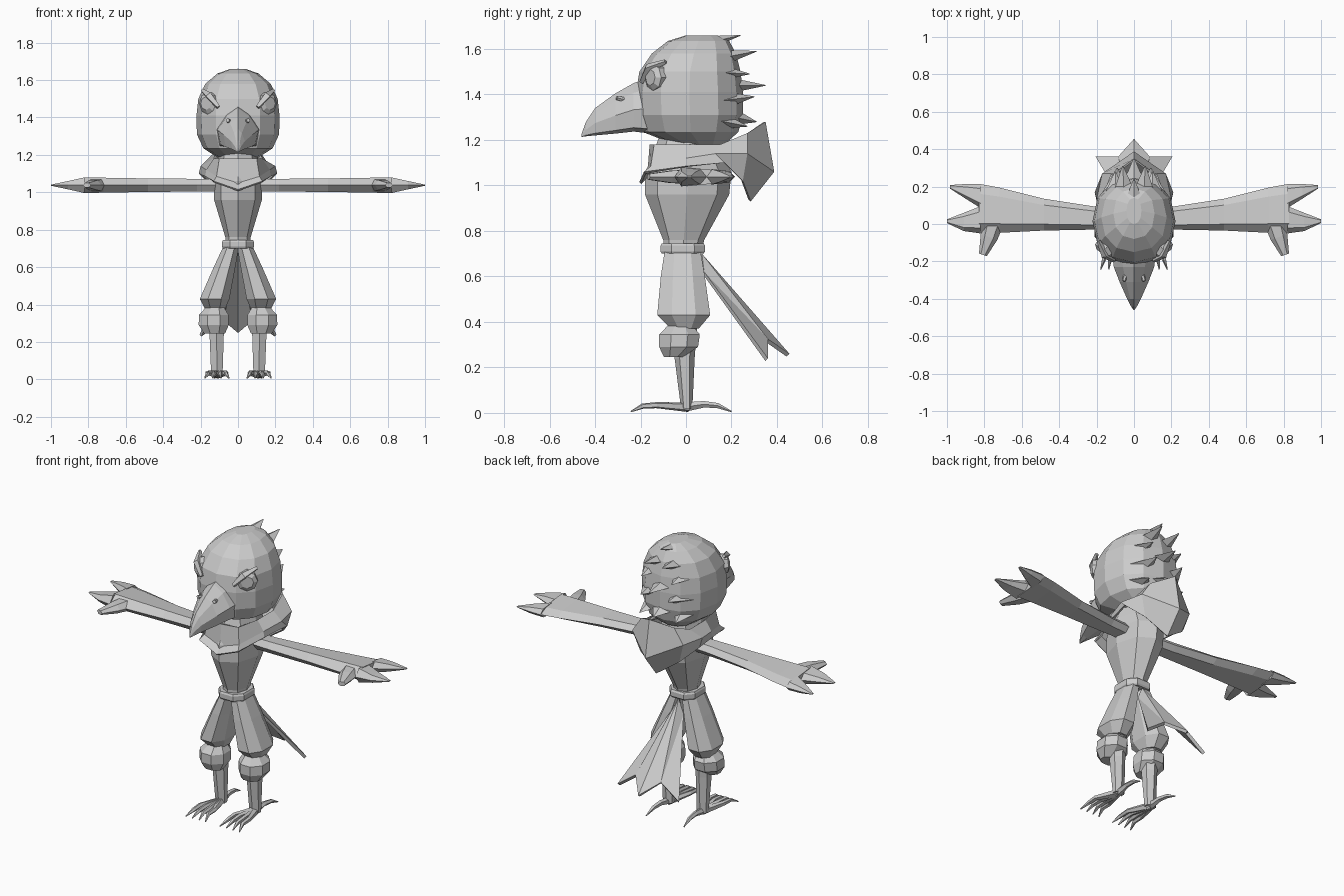
import bpy, bmesh
from math import cos, sin, pi
from mathutils import Vector


def finish(name, bm, mirror=False, thick=0):
    bmesh.ops.recalc_face_normals(bm, faces=bm.faces)
    me = bpy.data.meshes.new(name)
    bm.to_mesh(me)
    bm.free()
    ob = bpy.data.objects.new(name, me)
    bpy.context.collection.objects.link(ob)
    if mirror:
        m = ob.modifiers.new("mirror", "MIRROR")
        m.use_mirror_merge = False
    if thick:
        s = ob.modifiers.new("thickness", "SOLIDIFY")
        s.thickness = thick
        s.offset = -1
    return ob


def loft(name, rings, mirror=False, caps=True, thick=0):
    bm = bmesh.new()
    vs = [[bm.verts.new(p) for p in r] for r in rings]
    n = len(vs[0])
    for a, b in zip(vs, vs[1:]):
        for i in range(n):
            j = (i + 1) % n
            bm.faces.new((a[i], a[j], b[j], b[i]))
    if caps:
        bm.faces.new(vs[0])
        bm.faces.new(vs[-1])
    return finish(name, bm, mirror, thick)


def ring(z, y0, y1, rx, cx=0, n=8, p=1.0, turn=0.5):
    """Horizontal section spanning y0..y1 and cx +- rx."""
    out = []
    for i in range(n):
        a = 2 * pi * (i + turn) / n
        c, s = cos(a), sin(a)
        c = abs(c) ** p * (1 if c > 0 else -1)
        s = abs(s) ** p * (1 if s > 0 else -1)
        out.append((cx + rx * c, (y0 + y1) / 2 + (y1 - y0) / 2 * s, z))
    return out


def tube(name, pts, radii, n=5, mirror=True, flat=1.0):
    rings = []
    pts = [Vector(p) for p in pts]
    for k, (p, r) in enumerate(zip(pts, radii)):
        d = (pts[min(k + 1, len(pts) - 1)] - pts[max(k - 1, 0)]).normalized()
        side = d.cross(Vector((0, 0, 1))).normalized()
        up = side.cross(d)
        rings.append([p + side * r * cos(2 * pi * i / n) + up * r * flat * sin(2 * pi * i / n)
                      for i in range(n)])
    return loft(name, rings, mirror)


# Head
loft("head", [ring(z, a, b, w, n=12, p=0.9, turn=0) for z, a, b, w in [
    (1.18, -0.05, 0.17, 0.10), (1.235, -0.19, 0.23, 0.185), (1.31, -0.215, 0.25, 0.22),
    (1.41, -0.22, 0.25, 0.222), (1.50, -0.205, 0.24, 0.212), (1.58, -0.15, 0.22, 0.175),
    (1.635, -0.08, 0.19, 0.11), (1.66, 0.0, 0.14, 0.04)]])

# Beak with hooked ridge
loft("beak", [[(0, y, t), (w * 0.55, y, t - (t - b) * 0.2), (w, y, b + (t - b) * 0.45),
               (w * 0.85, y, b + (t - b) * 0.08), (0, y, b), (-w * 0.85, y, b + (t - b) * 0.08),
               (-w, y, b + (t - b) * 0.45), (-w * 0.55, y, t - (t - b) * 0.2)]
              for y, t, b, w in [(-0.17, 1.47, 1.23, 0.115), (-0.23, 1.45, 1.237, 0.108),
                                 (-0.31, 1.405, 1.228, 0.077), (-0.40, 1.34, 1.22, 0.037),
                                 (-0.44, 1.28, 1.216, 0.016), (-0.46, 1.225, 1.213, 0.003)]])
tube("nostril", [(0.045, -0.275, 1.378), (0.055, -0.305, 1.385)], [0.012, 0.01], 6)

# Eyes and brows
tube("eye", [(0.11, -0.08, 1.475), (0.163, -0.145, 1.475), (0.172, -0.157, 1.475)],
     [0.062, 0.058, 0.035], 8)
tube("brow", [(0.105, -0.195, 1.455), (0.155, -0.165, 1.515), (0.19, -0.09, 1.545)],
     [0.012, 0.022, 0.01], 4)

# Ragged feathers at the back of the head
for base, tip, r in [((0, 0.04, 1.615), (0, 0.24, 1.66), 0.08),
                     ((0, 0.12, 1.44), (0, 0.35, 1.44), 0.10),
                     ((0, 0.16, 1.31), (0, 0.31, 1.28), 0.11)]:
    tube("crest_feather", [base, tip], [r, 0.003], 4, mirror=False, flat=0.5)
for base, tip, r in [((0.05, 0.10, 1.55), (0.06, 0.31, 1.59), 0.085),
                     ((0.10, 0.10, 1.50), (0.10, 0.28, 1.49), 0.085),
                     ((0.10, 0.12, 1.37), (0.09, 0.30, 1.39), 0.095),
                     ((0.10, 0.13, 1.29), (0.12, 0.27, 1.26), 0.08)]:
    tube("side_crest_feather", [base, tip], [r, 0.003], 4, flat=0.55)

# Torso and neck
loft("torso", [ring(z, a, b, w, n=8, turn=0) for z, a, b, w in [
    (0.72, -0.10, 0.07, 0.065), (0.76, -0.10, 0.08, 0.068), (0.96, -0.18, 0.19, 0.128),
    (1.06, -0.18, 0.20, 0.13), (1.12, -0.15, 0.17, 0.125), (1.21, -0.12, 0.15, 0.10)]])

# Neck scarf, pulled to a point at the back
def both_sides(half):
    return half + [(-x, y, z) for x, y, z in reversed(half[1:-1])]

loft("scarf", [both_sides(h) for h in [
    [(0, -0.16, 1.18), (0.10, -0.14, 1.18), (0.13, 0, 1.18), (0.13, 0.15, 1.18),
     (0.11, 0.27, 1.23), (0, 0.35, 1.28)],
    [(0, -0.17, 1.05), (0.115, -0.155, 1.085), (0.17, 0, 1.12), (0.20, 0.13, 1.14),
     (0.17, 0.27, 1.14), (0, 0.388, 1.06)],
    [(0, -0.205, 1.015), (0.13, -0.185, 1.06), (0.175, 0, 1.085), (0.21, 0.17, 1.10),
     (0.13, 0.25, 1.02), (0, 0.285, 0.93)]]], caps=False, thick=0.012)

# Belt
loft("belt", [ring(z, a, b, w, turn=0.5, p=0.75) for z, a, b, w in [
    (0.70, -0.112, 0.083, 0.085), (0.71, -0.118, 0.09, 0.09),
    (0.735, -0.118, 0.09, 0.09), (0.745, -0.112, 0.083, 0.085)]])

# Wing arms: flat plank with two feather fingers
def wing_ring(x, f, b, t, u, zc=1.038):
    e = (b - f) * 0.2
    return [(x, f, zc), (x, f + e, zc + t), (x, b - e, zc + u), (x, b, zc),
            (x, b - e, zc - u), (x, f + e, zc - t)]

loft("wing_arm", [wing_ring(*a) for a in [
    (0.09, -0.025, 0.085, 0.034, 0.03), (0.22, -0.03, 0.095, 0.034, 0.03),
    (0.48, -0.035, 0.135, 0.036, 0.028), (0.72, -0.047, 0.195, 0.04, 0.025),
    (0.83, -0.05, 0.215, 0.042, 0.025)]], mirror=True)
loft("front_wing_tip", [wing_ring(*a) for a in [
    (0.82, -0.05, 0.095, 0.042, 0.034), (0.91, -0.038, 0.06, 0.022, 0.02),
    (1.0, 0.005, 0.025, 0.003, 0.003)]], mirror=True)
loft("rear_wing_tip", [wing_ring(*a) for a in [
    (0.82, 0.085, 0.215, 0.034, 0.025), (0.90, 0.135, 0.214, 0.022, 0.018),
    (0.985, 0.19, 0.208, 0.003, 0.003)]], mirror=True)
tube("thumb_feather", [(0.755, 0.0, 1.038), (0.775, -0.07, 1.038), (0.808, -0.165, 1.038)],
     [0.055, 0.047, 0.022], 6, flat=0.65)

# Baggy trousers, knee puffs and shins
loft("trouser_leg", [ring(z, a, b, w, c, 8, 0.9) for z, a, b, w, c in [
    (0.71, -0.10, 0.07, 0.045, 0.037), (0.60, -0.118, 0.09, 0.062, 0.072),
    (0.43, -0.135, 0.115, 0.085, 0.125), (0.37, -0.07, 0.06, 0.055, 0.122)]], mirror=True)
loft("knee_puff", [ring(z, a, b, w, c, 8) for z, a, b, w, c in [
    (0.388, -0.08, 0.03, 0.05, 0.122), (0.345, -0.125, 0.068, 0.085, 0.13),
    (0.29, -0.125, 0.06, 0.087, 0.13), (0.245, -0.10, -0.01, 0.06, 0.125)]], mirror=True)
loft("shin", [ring(z, a, b, w, c, 6) for z, a, b, w, c in [
    (0.39, -0.062, 0.05, 0.048, 0.115), (0.24, -0.05, 0.038, 0.044, 0.114),
    (0.02, -0.022, 0.028, 0.035, 0.113)]], mirror=True)

# Clawed feet
for tx in (0.048, 0.09, 0.135, 0.178):
    mx = 0.113 + (tx - 0.113) * 0.75
    tube("front_toe", [(0.113, 0.01, 0.025), (mx, -0.13, 0.034), (mx, -0.19, 0.03),
                       (tx, -0.242, 0.006)], [0.022, 0.014, 0.012, 0.003], 5)
tube("back_toe", [(0.113, -0.01, 0.025), (0.118, 0.08, 0.038), (0.122, 0.14, 0.032),
                  (0.126, 0.20, 0.006)], [0.022, 0.015, 0.012, 0.003], 5)

# Tail: ridged fan with three ragged points
bm = bmesh.new()
top = bm.verts.new((0, 0.07, 0.70))
ridge = bm.verts.new((0, 0.455, 0.26))
for s in (1, -1):
    root, tip, notch = [bm.verts.new((s * x, y, z)) for x, y, z in
                        [(0.04, 0.08, 0.62), (0.205, 0.36, 0.24), (0.085, 0.36, 0.325)]]
    bm.faces.new((top, ridge, notch))
    bm.faces.new((top, notch, root))
    bm.faces.new((root, notch, tip))
finish("tail", bm, thick=0.018)
